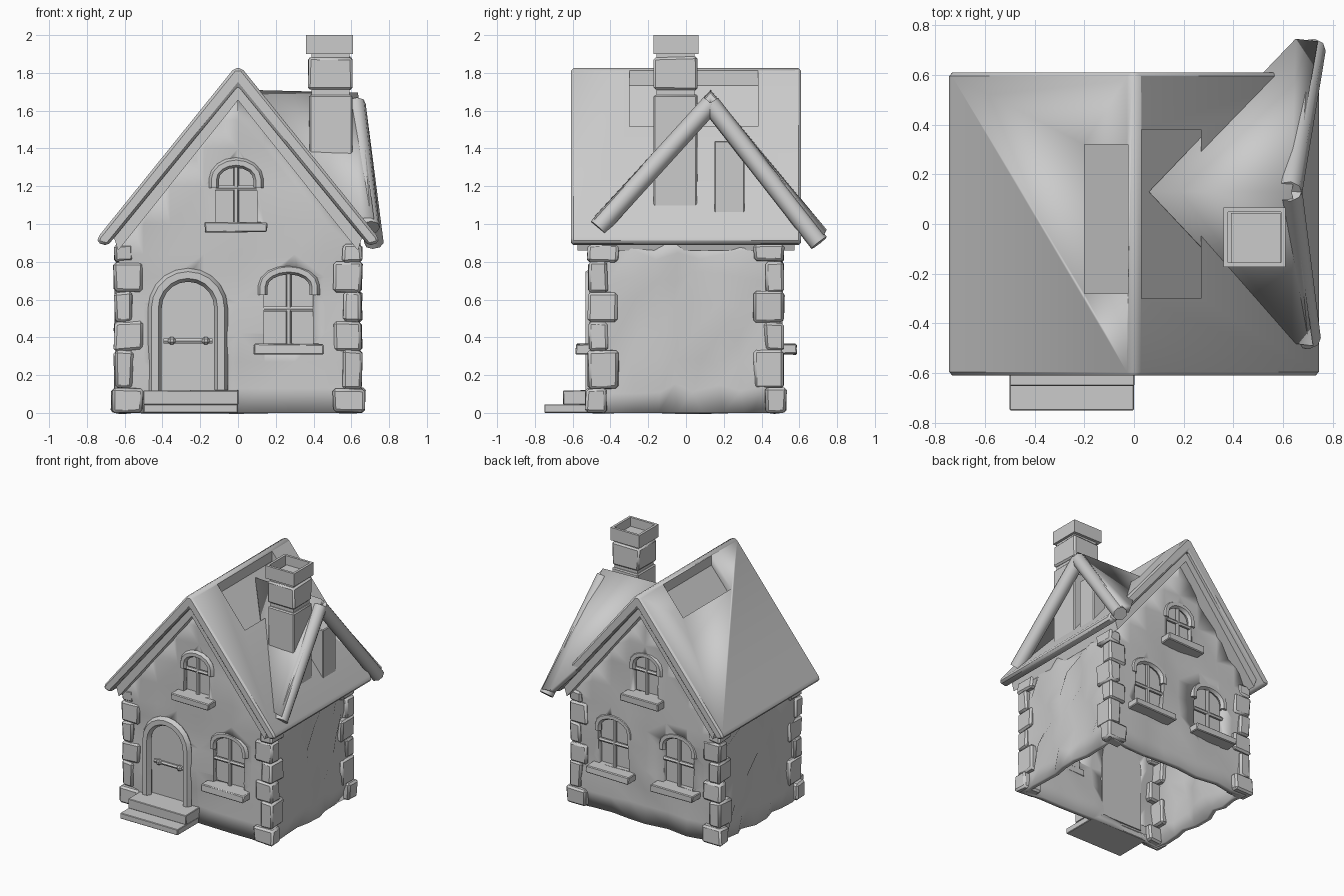
import bpy, bmesh, math, random
from mathutils import Vector

if "Cube" in bpy.data.objects:
    bpy.data.objects.remove(bpy.data.objects["Cube"])

random.seed(4)
stone = bpy.data.materials.new("plain_grey")
stone.diffuse_color = (0.6, 0.6, 0.6, 1)
stone.use_nodes = True
stone.node_tree.nodes["Principled BSDF"].inputs["Base Color"].default_value = stone.diffuse_color
SLOPE = 1.213


def finish(bm, name, angle=35, recalc=True):
    if recalc:
        bmesh.ops.recalc_face_normals(bm, faces=bm.faces[:])
    me = bpy.data.meshes.new(name)
    bm.to_mesh(me)
    bm.free()
    for p in me.polygons:
        p.use_smooth = True
    me.set_sharp_from_angle(angle=math.radians(angle))
    me.materials.append(stone)
    ob = bpy.data.objects.new(name, me)
    bpy.context.collection.objects.link(ob)
    return ob


def bevel_all(bm, w):
    if w:
        bmesh.ops.bevel(bm, geom=bm.edges[:], offset=w, segments=1,
                        affect='EDGES', profile=0.5)


def box(name, x, y, z, bev=0.008, jit=0.0):
    bm = bmesh.new()
    bmesh.ops.create_cube(bm, size=1)
    for v in bm.verts:
        v.co = [lo + (c + 0.5) * (hi - lo) + random.uniform(-jit, jit)
                for c, (lo, hi) in zip(v.co, (sorted(x), sorted(y), sorted(z)))]
        v.co.z = max(v.co.z, 0)
    bevel_all(bm, bev)
    return finish(bm, name)


def prism_bm(pts, y0, y1):
    bm = bmesh.new()
    f = bm.faces.new([bm.verts.new((x, y0, z)) for x, z in pts])
    r = bmesh.ops.extrude_face_region(bm, geom=[f])
    for v in r["geom"]:
        if isinstance(v, bmesh.types.BMVert):
            v.co.y = y1
    bmesh.ops.recalc_face_normals(bm, faces=bm.faces[:])
    return bm


def prism(name, pts, y0, y1, bev=0.0):
    bm = prism_bm(pts, y0, y1)
    bevel_all(bm, bev)
    return finish(bm, name)


def beam(name, pts, r, res=1):
    cu = bpy.data.curves.new(name, 'CURVE')
    cu.dimensions = '3D'
    cu.bevel_depth, cu.bevel_resolution, cu.use_fill_caps = r, res, True
    sp = cu.splines.new('POLY')
    sp.points.add(len(pts) - 1)
    for p, c in zip(sp.points, pts):
        p.co = (*c, 1)
    ob = bpy.data.objects.new(name, cu)
    bpy.context.collection.objects.link(ob)
    bpy.ops.object.select_all(action='DESELECT')
    ob.select_set(True)
    bpy.context.view_layer.objects.active = ob
    bpy.ops.object.convert(target='MESH')
    ob = bpy.context.view_layer.objects.active
    ob.data.materials.clear()
    ob.data.materials.append(stone)
    for p in ob.data.polygons:
        p.use_smooth = True
    ob.data.set_sharp_from_angle(angle=math.radians(50))
    return ob


def arch(cx, z0, z1, hw, rise, n=8):
    top = [(cx - hw * math.cos(math.pi * i / n),
            z1 - rise + rise * math.sin(math.pi * i / n)) for i in range(n + 1)]
    return [(cx - hw, z0)] + top + [(cx + hw, z0)]


def cut(target, cutter):
    cutter.hide_render = True
    cutter.hide_viewport = True
    m = target.modifiers.new("cut", 'BOOLEAN')
    m.object, m.operation, m.solver = cutter, 'DIFFERENCE', 'EXACT'


# Uneven plaster walls: gabled shell, open at the bottom
WX, WY = 0.63, 0.497
bm = prism_bm([(-WX, 0), (WX, 0), (WX, 0.92), (0, 1.69), (-WX, 0.92)], -WY, WY)
cuts = [((x, 0, 0), (1, 0, 0)) for x in (-.5, -.36, -.18, 0, .14, .3, .46)]
cuts += [((0, y, 0), (0, 1, 0)) for y in (-.38, -.27, -.16, -.05, .06, .17, .28, .38)]
cuts += [((0, 0, z), (0, 0, 1)) for z in (.13, .27, .42, .58, .72, .84, 1.0, 1.2, 1.4, 1.55)]
for co, no in cuts:
    bmesh.ops.bisect_plane(bm, geom=bm.verts[:] + bm.edges[:] + bm.faces[:],
                           plane_co=co, plane_no=no)
bmesh.ops.delete(bm, geom=[f for f in bm.faces if abs(f.normal.z) > 0.3], context='FACES')
for v in bm.verts:
    if abs(abs(v.co.y) - WY) < 1e-4:
        v.co.y += random.uniform(-.018, .016)
    elif abs(abs(v.co.x) - WX) < 1e-4:
        v.co.x += random.uniform(-.03, .025)
        v.co.y += random.uniform(-.03, .03)
        if .05 < v.co.z < .9:
            v.co.z += random.uniform(-.03, .03)
walls = finish(bm, "walls", 30, recalc=False)
m = walls.modifiers.new("thickness", 'SOLIDIFY')
m.thickness, m.offset = 0.04, -1


# Arched windows with pane, cross bars, sill and raised surround
def window(name, s, cx, z0, z1, hw, bar_z, sill_hw):
    cut(walls, prism(name + "_cutter", arch(cx, z0, z1, hw, 0.09), s * .40, s * .56))
    prism(name + "_pane", arch(cx, z0 - .01, z1 + .01, hw + .01, 0.09), s * .45, s * .458)
    beam(name + "_surround", [(x, s * .49, z) for x, z in
                              arch(cx, z1 - .13, z1 + .005, hw + .008, 0.09)], 0.027)
    beam(name + "_upright", [(cx, s * .482, z0), (cx, s * .482, z1)], 0.015)
    beam(name + "_crossbar", [(cx - hw, s * .482, bar_z), (cx + hw, s * .482, bar_z)], 0.015)
    box(name + "_sill", (cx - sill_hw, cx + sill_hw), (s * .45, s * .585),
        (z0 - .055, z0), 0.006, 0.004)


window("front_window", -1, .268, .365, .755, .13, .55, .185)
window("front_attic_window", -1, -.01, 1.01, 1.32, .11, 1.19, .165)
window("back_window_right", 1, .28, .365, .755, .13, .55, .185)
window("back_window_left", 1, -.28, .365, .755, .13, .55, .185)
window("back_attic_window", 1, 0, 1.01, 1.32, .11, 1.19, .165)

# Door, frame, latch bar with knobs, steps
DX = -.265
cut(walls, prism("door_cutter", arch(DX, .06, .72, .17, .17), -.56, -.40))
prism("door", arch(DX, .06, .73, .18, .18), -.45, -.465)
beam("door_frame", [(x, -.5, z) for x, z in arch(DX, .11, .73, .175, .175, 10)], .036)
beam("door_bar", [(DX - .13, -.47, .38), (DX + .13, -.47, .38)], .015)
for i, x in enumerate((-.35, -.17)):
    box(f"door_knob_{i}", (x - .02, x + .02), (-.5, -.46), (.362, .402), .012)
box("upper_step", (-.5, 0), (-.65, -.46), (.045, .12), .004, .003)
box("lower_step", (-.5, 0), (-.75, -.46), (0, .045), .004)

# Corner stones, alternating long and short
levels = (0, .13, .33, .48, .64, .80, .89)
for sx in (-1, 1):
    for sy in (-1, 1):
        for i in range(6):
            lx, ly = ((.15, .10), (.10, .16))[i % 2]
            o = .015 if i == 0 else 0
            box(f"corner_stone_{sx}_{sy}_{i}", (sx * (.655 + o), sx * (.655 - lx)),
                (sy * (.518 + o), sy * (.518 - ly)),
                (levels[i], levels[i + 1]), .014, .007)

# Main roof: outer layer with rounded edges, inner trim layer
half = [(.02, 1.825), (.742, .93), (.745, .90), (.69, .885)]
roof = prism("roof", half + [(0, 1.73)] + [(-x, z) for x, z in reversed(half)],
             -.61, .61, .014)
half = [(0, 1.74), (.66, .94), (.635, .86), (.61, .89)]
trim = prism("roof_under_trim", half + [(0, 1.655)] + [(-x, z) for x, z in half[:0:-1]],
             -.575, .575)

# Shallow sunken patches beside the ridge
for name, x0, x1, y0, y1 in (("left", -.2, -.025, -.28, .32), ("right", .03, .27, -.3, .38)):
    z = lambda x, d: 1.83 - SLOPE * abs(x) + d
    cut(roof, prism("roof_patch_cutter_" + name,
                    [(x0, z(x0, -.06)), (x1, z(x1, -.06)), (x1, z(x1, .2)), (x0, z(x0, .2))],
                    y0, y1))

# Open dormer roof on the right with heavy end beams
A, B = (.06, .13, 1.71), (.635, .13, 1.695)
sides = {"front": ((.72, -.49, 1.03), (.635, -.48, 1.045)),
         "back": ((.74, .735, .95), (.65, .745, .97))}
bm = bmesh.new()
a, b = bm.verts.new(A), bm.verts.new(B)
for name, (C, D) in sides.items():
    f = bm.faces.new([a, b, bm.verts.new(C), bm.verts.new(D)])
    f.normal_update()
    if f.normal.z < 0:
        f.normal_flip()
    drop = Vector((-.02, .025 if name == "front" else -.03, -.05))
    beam("dormer_beam_" + name, [Vector(B) + Vector((-.01, 0, -.06)), Vector(C) + drop],
         .052, 2)
bmesh.ops.triangulate(bm, faces=bm.faces[:])
ob = finish(bm, "dormer_roof", recalc=False)
m = ob.modifiers.new("thickness", 'SOLIDIFY')
m.thickness, m.offset = .05, -1
box("dormer_post", (.53, .635), (.15, .31), (1.03, 1.44), .006)

# Chimney: shaft, two blocks, hollow cap
box("chimney_shaft", (.375, .605), (-.17, .06), (1.05, 1.685), .008, .004)
box("chimney_neck", (.39, .59), (-.155, .045), (1.66, 1.93), 0)
box("chimney_block", (.37, .605), (-.17, .06), (1.71, 1.885), .012, .005)
bm = bmesh.new()
bmesh.ops.create_cube(bm, size=1)
for v in bm.verts:
    v.co = (.485 + v.co.x * .25, -.053 + v.co.y * .24, 1.95 + v.co.z * .1)
top = max(bm.faces, key=lambda f: f.calc_center_median().z)
bmesh.ops.inset_region(bm, faces=[top], thickness=.027)
r = bmesh.ops.extrude_face_region(bm, geom=[top])
bmesh.ops.delete(bm, geom=[top], context='FACES_ONLY')
for v in r["geom"]:
    if isinstance(v, bmesh.types.BMVert):
        v.co.z -= .085
finish(bm, "chimney_cap")
